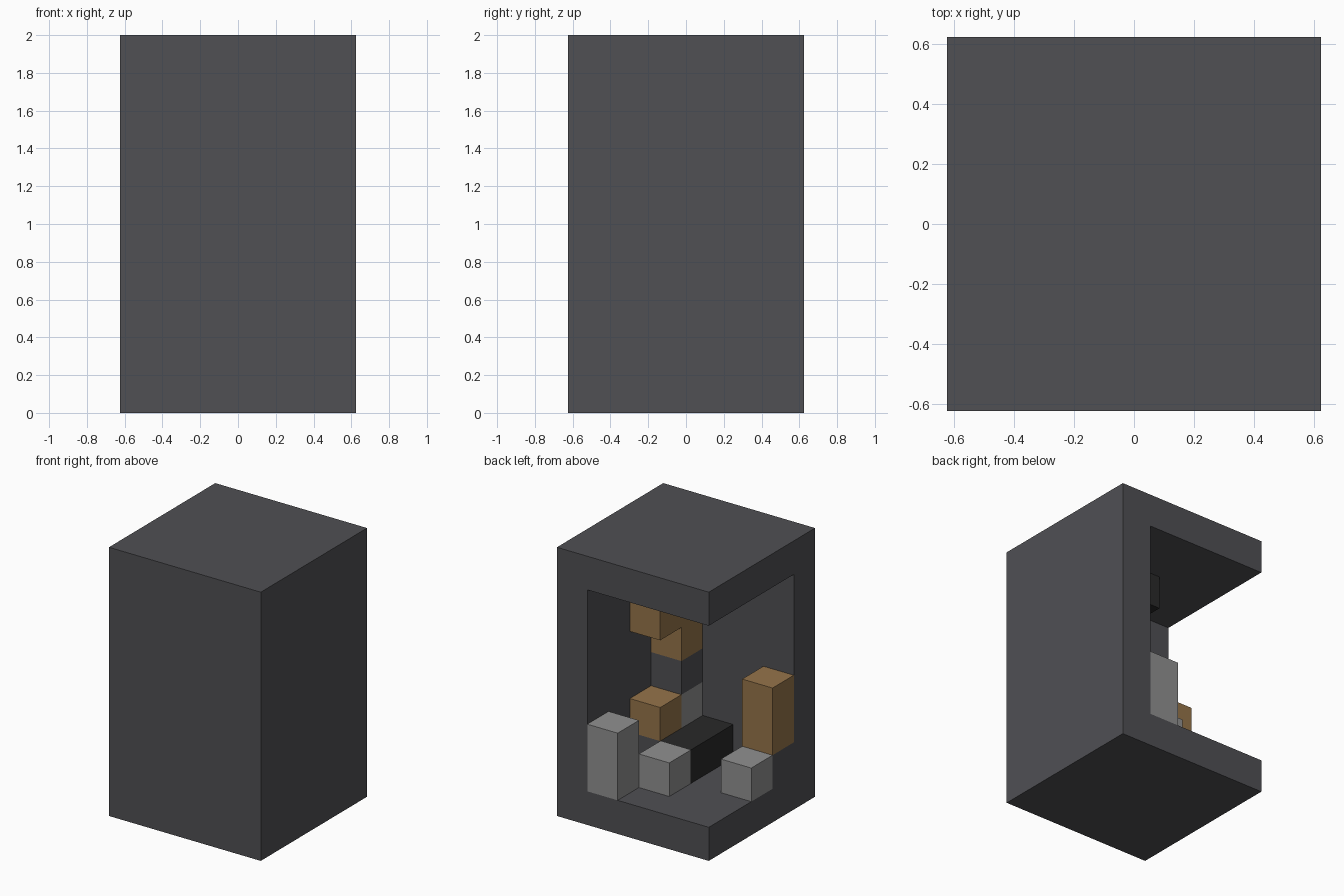
import bpy
import bmesh
from mathutils import Vector

cube = bpy.data.objects.get("Cube")
if cube:
    bpy.data.objects.remove(cube, do_unlink=True)

CELL = 0.25
ORIGIN = Vector((-0.625, -0.625, 0))


def make_material(name, rgb):
    mat = bpy.data.materials.new(name)
    mat.use_nodes = True
    color = (*rgb, 1)
    mat.diffuse_color = color
    mat.node_tree.nodes["Principled BSDF"].inputs["Base Color"].default_value = color
    return mat


stone = make_material("dark stone", (0.08, 0.08, 0.088))
gray = make_material("light gray", (0.28, 0.28, 0.28))
tan = make_material("tan", (0.30, 0.175, 0.068))
black = make_material("near black", (0.022, 0.022, 0.022))


def block(name, low, high, mat):
    """Box between two corners given in grid cells."""
    low, high = Vector(low), Vector(high)
    bm = bmesh.new()
    bmesh.ops.create_cube(bm, size=1)
    size, middle = high - low, (low + high) / 2
    for v in bm.verts:
        v.co = ORIGIN + CELL * (middle + v.co * size)
    mesh = bpy.data.meshes.new(name)
    bm.to_mesh(mesh)
    bm.free()
    mesh.materials.append(mat)
    obj = bpy.data.objects.new(name, mesh)
    bpy.context.collection.objects.link(obj)


# Outer shell, open at the back and right
block("floor_slab", (0, 0, 0), (5, 5, 1), stone)
block("roof_slab", (0, 0, 7), (5, 5, 8), stone)
block("front_wall", (0, 0, 1), (5, 1, 7), stone)
block("left_wall", (4, 1, 1), (5, 5, 7), stone)

# Inner corner column, from the floor up
block("column_foot", (3, 1, 1), (4, 3, 2), stone)
block("column_gray_block", (3, 1, 2), (4, 2, 3), gray)
block("column_stone_block", (3, 1, 3), (4, 2, 4), stone)
block("column_tan_block", (3, 1, 4), (4, 2, 6), tan)
block("column_head", (3, 1, 6), (4, 3, 7), stone)

# Tan blocks against the walls
block("lower_tan_block", (3, 2, 2), (4, 3, 3), tan)
block("upper_tan_block", (3, 2, 5), (4, 3, 6), tan)
block("side_tan_block_base", (0, 1, 1), (1, 2, 2), stone)
block("side_tan_block", (0, 1, 2), (1, 2, 4), tan)

# Black beams on the floor and under the roof
for name, z in (("floor_beam", 1), ("roof_beam", 6)):
    block(name, (2, 1, z), (3, 3, z + 1), black)

# Gray blocks on the floor
block("tall_gray_block", (3, 4, 1), (4, 5, 3), gray)
block("middle_gray_block", (2, 3, 1), (3, 4, 2), gray)
block("side_gray_block", (0, 2, 1), (1, 3, 2), gray)
